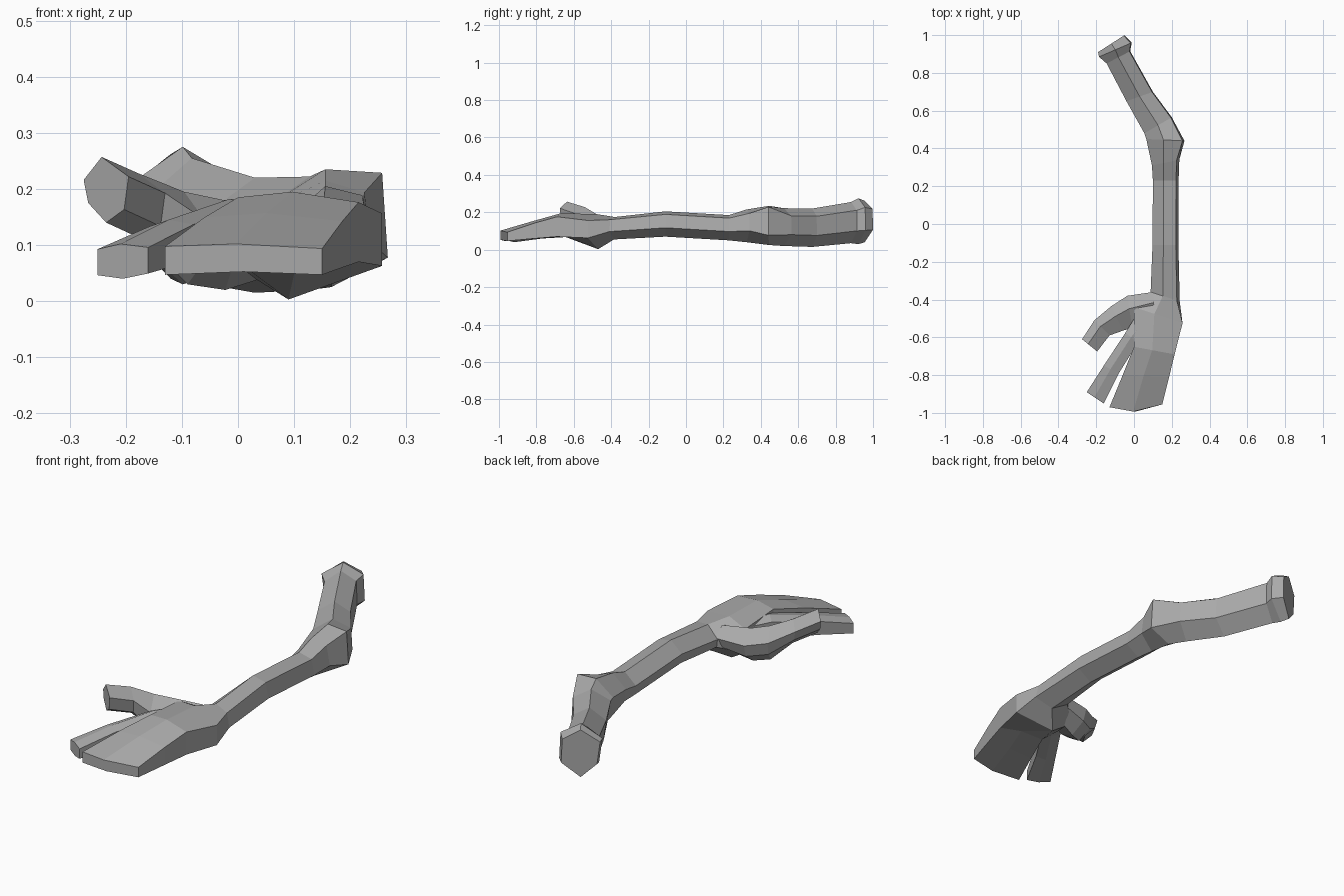
import bpy
import bmesh
from mathutils import Vector

# Remove only the default cube
default_cube = bpy.data.objects.get("Cube")
if default_cube:
    bpy.data.objects.remove(default_cube, do_unlink=True)

# Single flat grey
grey = bpy.data.materials.new("plain_grey")
grey.use_nodes = True
grey.diffuse_color = (0.4, 0.4, 0.4, 1)
grey.node_tree.nodes["Principled BSDF"].inputs["Base Color"].default_value = (0.4, 0.4, 0.4, 1)

# Six-sided cross-sections: (fraction from inner to outer side, fraction of height)
UPPER = [(0, .75), (.5, 1), (.97, .8), (1, .3), (.5, 0), (.08, .28)]
ELBOW = [(0, .7), (.45, 1), (.95, .97), (1, .25), (.5, 0), (.05, .25)]
FOREARM = [(0, .62), (.42, 1), (.9, .88), (1, .35), (.5, 0), (.04, .3)]
KNUCKLE = [(0, .9), (.42, 1), (1, .82), (1, .32), (.35, 0), (0, .3)]
MITTEN = [(0, .92), (.45, 1), (1, .85), (1, 0), (.5, .1), (0, 0)]
FINGER = [(0, .85), (.45, 1), (1, .9), (1, .15), (.5, 0), (0, .1)]
THUMB = [(0, .65), (.4, 1), (1, .7), (.9, .2), (.5, 0), (.1, .3)]


def add_ring(bm, section, inner, outer, bottom, top, bow=0.0):
    """Place one cross-section between an inner and an outer plan point."""
    a, b = Vector(inner), Vector(outer)
    ring = []
    for across, height in section:
        p = a.lerp(b, across)
        bulge = bow * 4 * across * (1 - across)
        ring.append(bm.verts.new((p.x, p.y - bulge, bottom + (top - bottom) * height)))
    return ring


def loft(name, stations):
    """Skin the rings into one closed, flat-shaded limb."""
    bm = bmesh.new()
    rings = [add_ring(bm, *station) for station in stations]
    for first, second in zip(rings, rings[1:]):
        count = len(first)
        for i in range(count):
            j = (i + 1) % count
            bm.faces.new((first[i], first[j], second[j], second[i]))
    bm.faces.new(rings[0])
    bm.faces.new(rings[-1])
    bmesh.ops.recalc_face_normals(bm, faces=bm.faces)
    mesh = bpy.data.meshes.new(name)
    bm.to_mesh(mesh)
    bm.free()
    mesh.materials.append(grey)
    limb = bpy.data.objects.new(name, mesh)
    bpy.context.collection.objects.link(limb)
    return limb


# Upper arm, elbow, forearm, wrist and joined outer fingers
loft("arm_and_palm", [
    (UPPER, (-.19, .91), (-.05, 1), .04, .262),
    (UPPER, (-.185, .885), (-.012, .96), .03, .275),
    (UPPER, (-.145, .85), (-.02, .915), .035, .255),
    (UPPER, (-.04, .65), (.1, .7), .015, .22),
    (UPPER, (.055, .48), (.2, .565), .02, .222),
    (ELBOW, (.065, .45), (.267, .44), .025, .235),
    (FOREARM, (.095, .31), (.24, .34), .04, .215),
    (FOREARM, (.1, .23), (.236, .23), .05, .185),
    (FOREARM, (.098, -.11), (.235, -.11), .07, .205),
    (FOREARM, (.088, -.36), (.242, -.41), .055, .175),
    (KNUCKLE, (0, -.44), (.257, -.525), .003, .19),
    (MITTEN, (0, -.65), (.215, -.69), .07, .195),
    (MITTEN, (-.06, -.8), (.186, -.81), .06, .157),
    (MITTEN, (-.13, -.97), (.15, -.955), .047, .102, .03),
])

# Separate first finger
loft("first_finger", [
    (FINGER, (.02, -.47), (.12, -.53), .06, .178),
    (FINGER, (-.045, -.575), (.02, -.63), .07, .182),
    (FINGER, (-.16, -.75), (-.08, -.79), .06, .145),
    (FINGER, (-.25, -.89), (-.16, -.95), .04, .102),
])

# Thumb, raised towards its tip
loft("thumb", [
    (THUMB, (.1, -.36), (.11, -.5), .06, .172),
    (THUMB, (-.035, -.38), (-.01, -.55), .02, .18),
    (THUMB, (-.12, -.435), (-.06, -.565), .03, .195),
    (THUMB, (-.21, -.51), (-.13, -.59), .11, .228),
    (THUMB, (-.275, -.61), (-.195, -.675), .14, .257),
])
